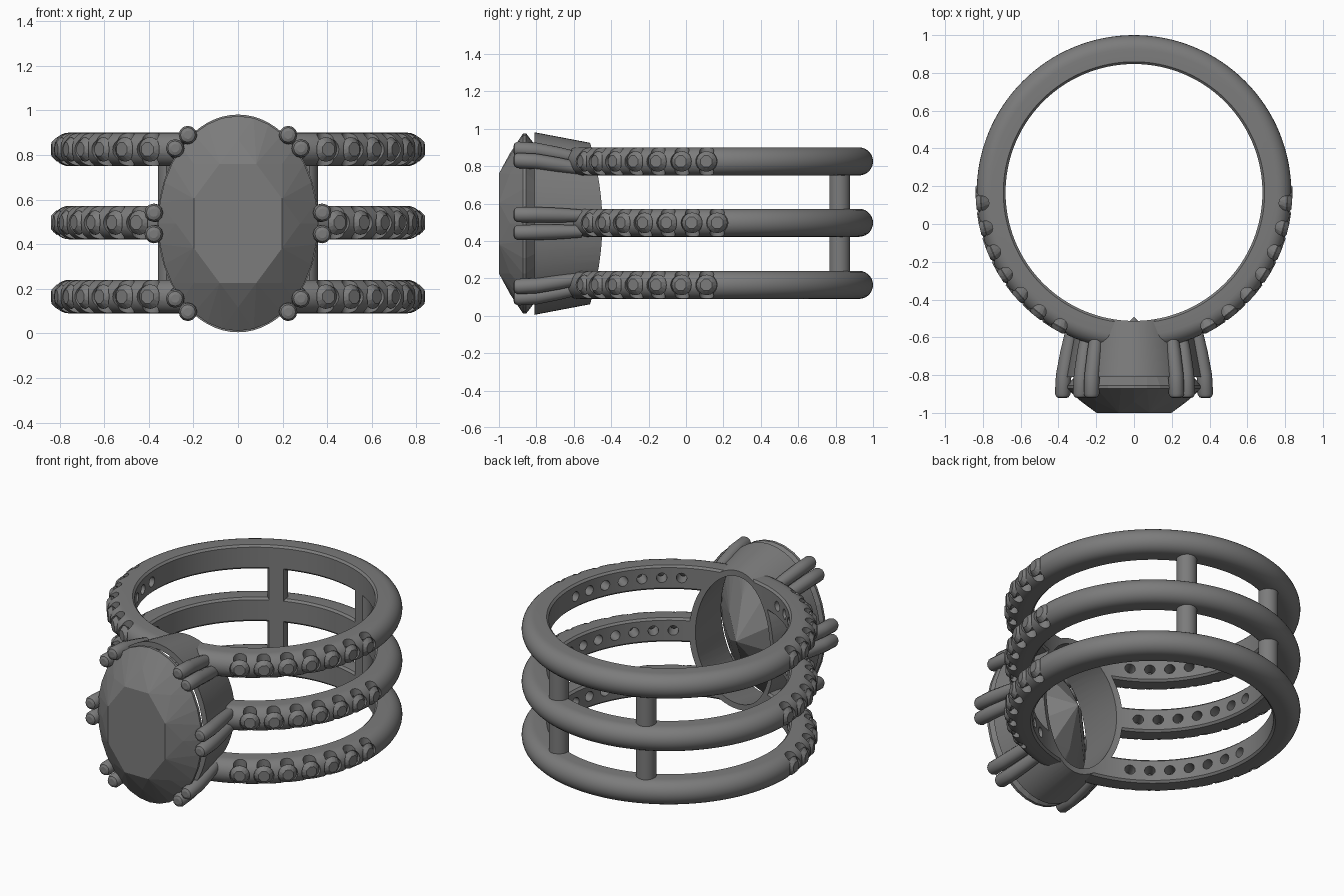
import bpy, bmesh
from math import sin, cos, pi, radians
from mathutils import Matrix, Vector

if "Cube" in bpy.data.objects:
    bpy.data.objects.remove(bpy.data.objects["Cube"], do_unlink=True)

metal = bpy.data.materials.new("grey_metal")
GREY = (0.2, 0.2, 0.2, 1)
metal.use_nodes = True
metal.diffuse_color = GREY
metal.node_tree.nodes["Principled BSDF"].inputs["Base Color"].default_value = GREY

RING = Vector((0, 0.167, 0))      # axis of the finger hole
INNER, OUTER, HALF = 0.68, 0.833, 0.075
MID_Z = 0.493
BANDS = {"lower": (0.165, 4), "middle": (0.497, 0), "upper": (0.825, 4)}


def make(name, bm):
    bmesh.ops.recalc_face_normals(bm, faces=bm.faces)
    mesh = bpy.data.meshes.new(name)
    bm.to_mesh(mesh)
    bm.free()
    ob = bpy.data.objects.new(name, mesh)
    bpy.context.collection.objects.link(ob)
    mesh.materials.append(metal)
    return ob


def activate(ob):
    bpy.ops.object.select_all(action="DESELECT")
    ob.select_set(True)
    bpy.context.view_layer.objects.active = ob


def smooth(ob):
    activate(ob)
    bpy.ops.object.shade_smooth_by_angle(angle=radians(35))


def cut(ob, cutter):
    cutter.hide_render = True
    mod = ob.modifiers.new("cut", "BOOLEAN")
    mod.operation, mod.solver, mod.object = "DIFFERENCE", "EXACT", cutter
    activate(ob)
    bpy.ops.object.modifier_apply(modifier=mod.name)


def discard(ob):
    bpy.data.objects.remove(ob, do_unlink=True)


def cylinder(bm, matrix, depth, r1, r2=None, segments=32):
    bmesh.ops.create_cone(bm, cap_ends=True, segments=segments, radius1=r1,
                          radius2=r1 if r2 is None else r2, depth=depth, matrix=matrix)


def oval_solid(name, y0, y1, inset):
    """Tapered oval plug along y, used for the cup and its cavity."""
    bm = bmesh.new()
    rings = []
    for y in (y0, y1):
        shrink = (y + 0.81) * 0.19 + inset
        rings.append([bm.verts.new(((0.36 - shrink) * cos(2 * pi * i / 64), y,
                                    MID_Z + (0.488 - shrink) * sin(2 * pi * i / 64)))
                      for i in range(64)])
    for i in range(64):
        j = (i + 1) % 64
        bm.faces.new((rings[0][i], rings[0][j], rings[1][j], rings[1][i]))
    for ring in rings:
        bm.faces.new(ring)
    return make(name, bm)


def add_gem(bm, matrix, rx, rz, table, girdle, culet, sides):
    """Brilliant cut: octagonal table, kites, girdle, pavilion and culet."""
    height, depth = girdle - table, culet - girdle
    layers = [(table, 0.6, 8, 0.5), (table + height * 0.43, 0.78, 8, 0),
              (girdle - height * 0.06, 1, sides, 0), (girdle + height * 0.06, 1, sides, 0),
              (girdle + depth * 0.6, 0.45, 8, 0.5)]
    verts = [bm.verts.new(matrix @ Vector((0, culet, 0)))]
    for y, scale, count, shift in layers:
        for i in range(count):
            a = 2 * pi * (i + shift) / count
            verts.append(bm.verts.new(matrix @ Vector((rx * scale * cos(a), y, rz * scale * sin(a)))))
    bmesh.ops.convex_hull(bm, input=verts)


# Helper solids: finger hole and cup cavity
bm = bmesh.new()
cylinder(bm, Matrix.Translation(RING), 4, INNER, segments=128)
finger_hole = make("finger_hole_cutter", bm)
cavity = oval_solid("cavity_cutter", -0.85, -0.36, 0.035)

# Oval cup under the large stone
cup = oval_solid("stone_cup", -0.81, -0.38, 0)
cut(cup, cavity)
cut(cup, finger_hole)
smooth(cup)

# Large oval stone
bm = bmesh.new()
add_gem(bm, Matrix.Translation((0, 0, MID_Z)), 0.357, 0.482, -1, -0.863, -0.49, 32)
make("oval_stone", bm)

# Three bands with small set stones
for label, (z, first) in BANDS.items():
    bm = bmesh.new()
    crown = OUTER - HALF
    profile = [(INNER + 0.012, -HALF)]
    profile += [(crown + HALF * cos(t), HALF * sin(t)) for t in (pi * (i / 14 - 0.5) for i in range(15))]
    profile += [(INNER + 0.012, HALF), (INNER, HALF - 0.012), (INNER, -HALF + 0.012)]
    verts = [bm.verts.new(RING + Vector((0, r, z + h))) for r, h in profile]
    edges = [bm.edges.new((v, verts[(i + 1) % len(verts)])) for i, v in enumerate(verts)]
    bmesh.ops.spin(bm, geom=verts + edges, cent=RING, axis=(0, 0, 1), angle=2 * pi, steps=128)
    bmesh.ops.remove_doubles(bm, verts=bm.verts, dist=0.0005)
    band = make(label + "_band", bm)

    gems, scallops, seats, holes = (bmesh.new() for _ in range(4))
    for k in range(7):
        for side in (1, -1):
            turn = radians(90 - first - 9.5 * k) * side
            frame = Matrix.Translation(RING + Vector((0, 0, z))) @ Matrix.Rotation(turn, 4, "Z")
            radial = frame @ Matrix.Rotation(radians(90), 4, "X")
            add_gem(gems, frame, 0.055, 0.055, -0.838, -0.812, -0.745, 16)
            cylinder(scallops, frame @ Matrix.Translation((0, -0.808, 0)), 0.4, 0.038, segments=24)
            cylinder(seats, radial @ Matrix.Translation((0, 0, 0.853)), 0.1, 0.057, segments=24)
            cylinder(holes, radial @ Matrix.Translation((0, 0, 0.74)), 0.2, 0.03, segments=20)
    for tool in (scallops, seats, holes):
        cutter = make("setting_cutter", tool)
        cut(band, cutter)
        discard(cutter)
    cut(band, cavity)
    smooth(band)
    make(label + "_band_stones", gems)

# Two posts joining the bands at the back
for side, label in ((1, "left"), (-1, "right")):
    bm = bmesh.new()
    cylinder(bm, Matrix.Translation((0.3 * side, 0.82, MID_Z)), 0.66, 0.058)
    post = make(label + "_back_post", bm)
    cut(post, finger_hole)
    smooth(post)

discard(finger_hole)
discard(cavity)

# Six pairs of prongs gripping the large stone
TIPS = [(0.225, 0.397), (0.282, 0.337), (0.378, 0.048)]
SHAPE = [(-0.922, 1, 0.45), (-0.916, 1, 0.8), (-0.9, 1, 1), (-0.8, 0.985, 1),
         (-0.68, 0.93, 0.95), (-0.56, 0.87, 0.8)]
for n, (x, h) in enumerate(TIPS):
    for sx in (1, -1):
        for sz in (1, -1):
            curve = bpy.data.curves.new("prong", "CURVE")
            curve.dimensions = "3D"
            curve.bevel_depth = 0.041
            curve.bevel_resolution = 4
            curve.use_fill_caps = True
            spline = curve.splines.new("POLY")
            spline.points.add(len(SHAPE) - 1)
            for point, (y, lean, radius) in zip(spline.points, SHAPE):
                point.co = (x * sx * lean, y, MID_Z + h * sz * lean, 1)
                point.radius = radius
            curve.materials.append(metal)
            name = "prong_%s_%s_%d" % ("left" if sx > 0 else "right", "top" if sz > 0 else "bottom", n + 1)
            prong = bpy.data.objects.new(name, curve)
            bpy.context.collection.objects.link(prong)
            activate(prong)
            bpy.ops.object.convert(target="MESH")
            smooth(bpy.context.object)
